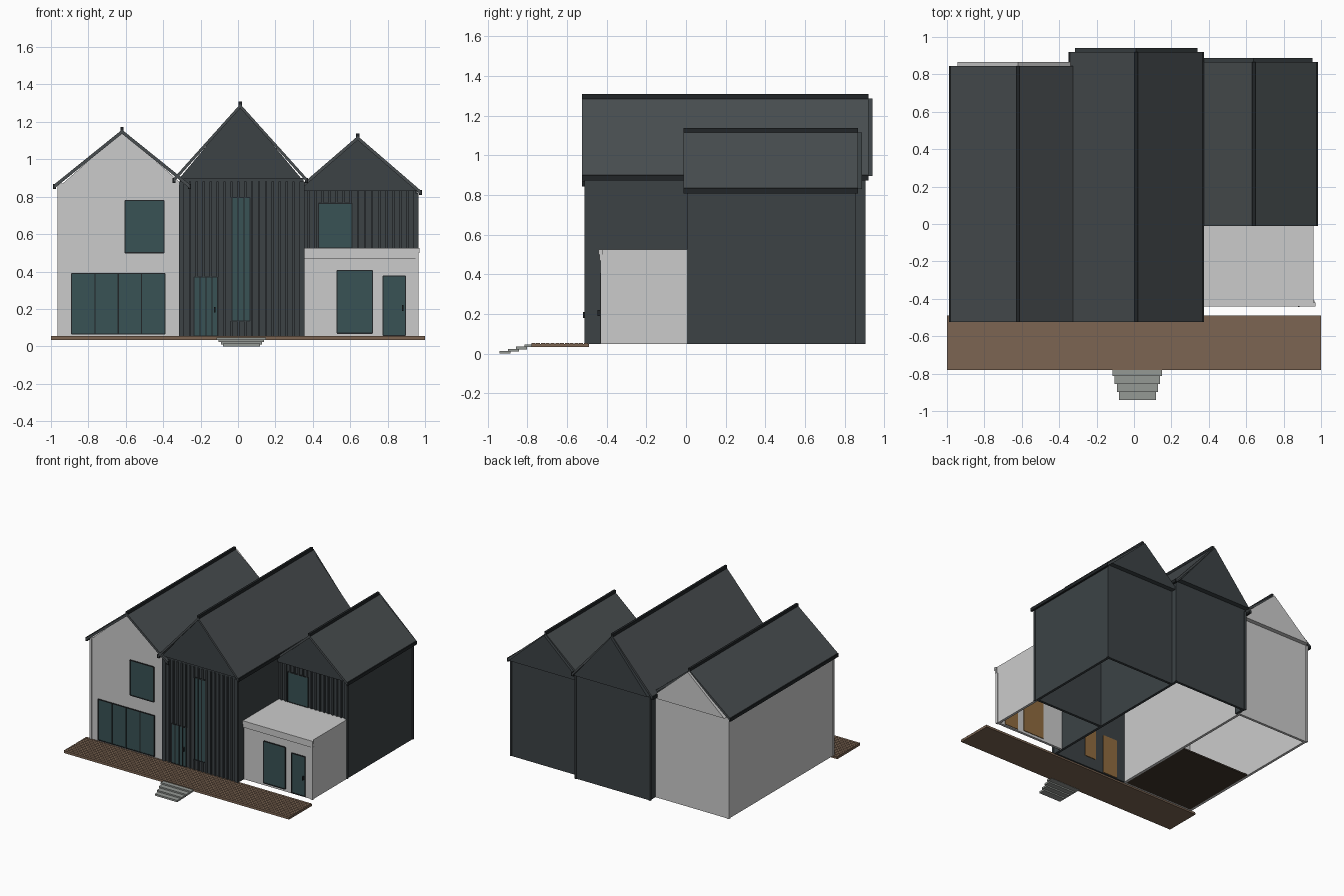
import bpy, bmesh

if "Cube" in bpy.data.objects:
    bpy.data.objects.remove(bpy.data.objects["Cube"])


def material(name, r, g, b):
    m = bpy.data.materials.new(name)
    m.diffuse_color = (r, g, b, 1)
    m.use_nodes = True
    m.node_tree.nodes["Principled BSDF"].inputs["Base Color"].default_value = m.diffuse_color
    return m


WHITE = material("render_white", 0.62, 0.62, 0.62)
DARK = material("dark_cladding", 0.045, 0.055, 0.06)
ROOF = material("roof_slate", 0.065, 0.075, 0.08)
TRIM = material("black_trim", 0.015, 0.018, 0.02)
GLASS = material("teal_glass", 0.04, 0.085, 0.09)
WOOD = material("deck_wood", 0.2, 0.13, 0.085)
BROWN = material("inner_wood", 0.28, 0.15, 0.05)
FLOOR = material("dark_floor", 0.05, 0.035, 0.025)
STONE = material("step_stone", 0.3, 0.32, 0.3)


def finish(name, bm, mat):
    bmesh.ops.recalc_face_normals(bm, faces=bm.faces)
    me = bpy.data.meshes.new(name)
    bm.to_mesh(me)
    bm.free()
    me.materials.append(mat)
    bpy.context.collection.objects.link(bpy.data.objects.new(name, me))


def boxes(name, mat, *items):
    """Each item is (x0, x1, y0, y1, z0, z1)."""
    bm = bmesh.new()
    for x0, x1, y0, y1, z0, z1 in items:
        vs = bmesh.ops.create_cube(bm, size=1)["verts"]
        for v in vs:
            v.co = (x0 + (v.co.x + .5) * (x1 - x0),
                    y0 + (v.co.y + .5) * (y1 - y0),
                    z0 + (v.co.z + .5) * (z1 - z0))
    finish(name, bm, mat)


def prism(name, mat, pts, y0, y1):
    """Extrude an xz outline along y."""
    bm = bmesh.new()
    f = bm.faces.new([bm.verts.new((x, y0, z)) for x, z in pts])
    new = bmesh.ops.extrude_face_region(bm, geom=[f])["geom"]
    bmesh.ops.translate(bm, vec=(0, y1 - y0, 0),
                        verts=[v for v in new if isinstance(v, bmesh.types.BMVert)])
    finish(name, bm, mat)


def roof(name, cx, half, ridge, eave, y0, y1, wall, wall_half, front, back):
    """Pitched roof with ridge cap, gutters and both gable panels."""
    t = 0.022
    prism(name + "_roof", ROOF,
          [(cx - half, eave), (cx, ridge), (cx + half, eave),
           (cx + half, eave - t), (cx, ridge - t), (cx - half, eave - t)], y0, y1)
    boxes(name + "_ridge_cap", TRIM, (cx - .009, cx + .009, y0, y1, ridge - .01, ridge + .014))
    boxes(name + "_gutters", TRIM,
          *[(cx + s * half - .008, cx + s * half + .008, y0, y1, eave - .026, eave)
            for s in (-1, 1)])
    tri = [(cx - wall_half, eave - .005), (cx, ridge - .008), (cx + wall_half, eave - .005)]
    prism(name + "_front_gable", wall, tri, front, front + .025)
    prism(name + "_back_gable", wall, tri, back - .045, back)


def window(name, x0, x1, z0, z1, y, panes=1):
    """Glass, dark frame and mullions on a front wall, wood lining inside."""
    f = .006
    boxes(name + "_glass", GLASS, (x0, x1, y - .004, y + .01, z0, z1))
    bars = [(x0 + (x1 - x0) * i / panes - f / 2, x0 + (x1 - x0) * i / panes + f / 2,
             y - .008, y, z0, z1) for i in range(panes + 1)]
    rails = [(x0, x1, y - .008, y, z - f / 2, z + f / 2) for z in (z0, z1)]
    boxes(name + "_frame", TRIM, *bars, *rails)
    boxes(name + "_inner_lining", BROWN, (x0, x1, y + .018, y + .025, z0, z1))


def battens(name, x0, x1, n, y, z0, z1, openings):
    """Vertical cladding strips that stop at the openings."""
    out, w = [], .012
    for i in range(n):
        x = x0 + (x1 - x0 - w) * i / (n - 1)
        z = z0
        for a, b, c, d in openings:
            if x + w > a - .004 and x < b + .004:
                if c - z > .01:
                    out.append((x, x + w, y - .01, y, z, c))
                z = d
        out.append((x, x + w, y - .01, y, z, z1))
    boxes(name, DARK, *out)


T, B = .02, .05   # wall thickness, wall base

# Left house: rendered walls, shared wall with the middle house
boxes("left_house_walls", WHITE,
      (-.96, -.31, -.5, -.5 + T, B, .87), (-.96, -.31, .81, .83, B, .87),
      (-.96, -.96 + T, -.5 + T, .81, B, .87), (-.31 - T, -.31, -.5 + T, .81, B, .87))
boxes("left_house_corner_boards", WHITE,
      (-.965, -.945, -.506, -.486, B, .86), (-.965, -.945, .816, .836, B, .86))
boxes("left_house_floor", FLOOR, (-.94, -.33, -.48, .17, B, B + .012))
roof("left_house", -.62, .36, 1.158, .868, -.525, .845, WHITE, .325, -.505, .865)

# Middle house: tall dark house
boxes("middle_house_walls", DARK,
      (-.31, .35, -.5, -.5 + T, B, .9), (-.31, .35, .88, .9, B, .9),
      (.35 - T, .35, -.5 + T, .88, B, .9), (-.31, -.31 + T, .81, .88, B, .9))
boxes("middle_house_upper_left_wall", DARK, (-.31, -.30, -.48, .81, .8, .9))
boxes("middle_house_corner_boards", DARK,
      *[(x, x + .016, y, y + .016, B, .88) for x in (-.316, .34) for y in (-.512, .89)])
roof("middle_house", .012, .355, 1.295, .9, -.525, .92, DARK, .328, -.512, .94)

# Right house: set back behind the porch
boxes("right_house_walls", DARK,
      (.35, .96, .02, .02 + T, B, .84), (.35, .96, .83, .85, B, .84),
      (.96 - T, .96, .02 + T, .83, B, .84))
boxes("right_house_corner_boards", DARK,
      (.95, .966, .004, .02, B, .82), (.95, .966, .838, .854, B, .82))
roof("right_house", .64, .335, 1.124, .835, -.012, .867, DARK, .315, .0, .888)

# Flat-roofed porch with a banded parapet
boxes("porch_walls", WHITE,
      (.35, .96, -.425, -.425 + T, B, .5), (.96 - T, .96, -.405, .02, B, .5))
boxes("porch_flat_roof", WHITE, (.35, .96, -.43, .02, .5, .525))
boxes("porch_parapet_bands", WHITE,
      (.35, .97, -.44, -.42, .5, .525), (.35, .965, -.435, -.42, .47, .5))
boxes("porch_corner_board", WHITE, (.948, .965, -.432, -.41, B, .47))

# Windows and doors
window("folding_doors", -.89, -.39, .065, .39, -.5, 4)
window("left_upper_window", -.605, -.395, .5, .78, -.5)
tall, entry, upper = (-.033, .065, .135, .795), (-.235, -.108, .055, .37), (.43, .61, .525, .765)
window("tall_window", *tall, -.5, 3)
window("entry_door", *entry, -.5, 4)
window("right_upper_window", *upper, .02)
window("porch_window", .53, .72, .07, .405, -.425)
window("porch_door", .775, .895, .058, .375, -.425)
boxes("door_handles", TRIM, (-.128, -.12, -.52, -.5, .18, .21),
      (.878, .886, -.445, -.425, .19, .22))

# Cladding strips
battens("middle_house_battens", -.3, .34, 18, -.5, B, .88, [entry, tall])
battens("right_house_battens", .37, .95, 16, .02, .525, .83, [upper])

# Timber deck with boards running along the front
N, y0, y1 = 12, -.78, -.49
pitch = (y1 - y0) / N
boxes("deck_base", WOOD, (-1, 1, y0, y1, .035, .048))
boxes("deck_boards", WOOD, *[(-1, 1, y0 + pitch * i, y0 + pitch * (i + 1) - .004, .048, .055)
                             for i in range(N)])

# Four floating steps, narrowing downwards
boxes("front_steps", STONE,
      *[(-.08 - .012 * i, .118 + .011 * i, -.94 + .042 * i, -.885 + .042 * i,
         .011 * i, .011 * i + .014) for i in range(4)])
